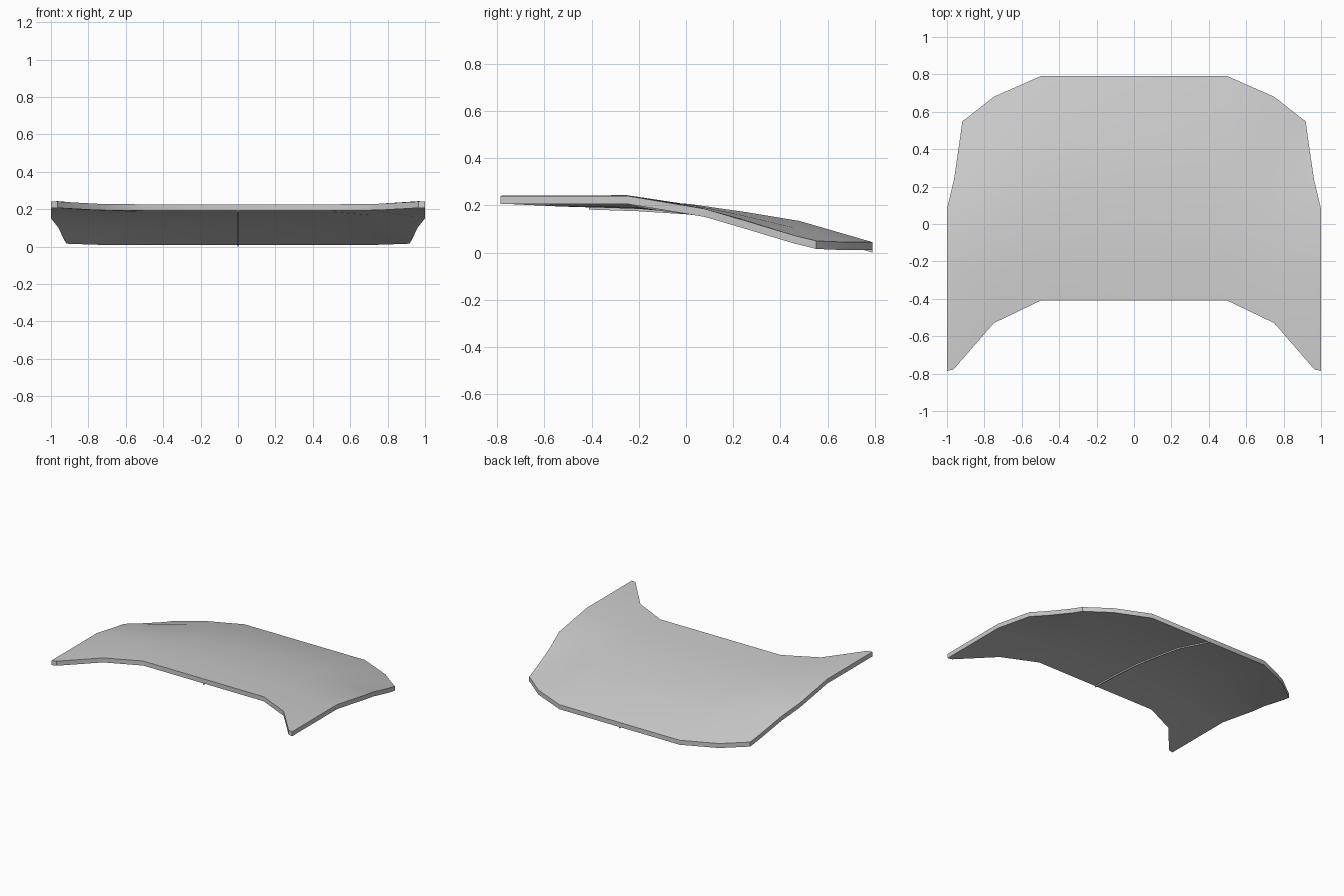
import bpy, bmesh

if "Cube" in bpy.data.objects:
    bpy.data.objects.remove(bpy.data.objects["Cube"])

# Lengthwise section lines (x, y, z) of the right half, front to back
centre = [(0, -.41, .226), (0, -.2, .219), (0, .02, .205), (0, .25, .172), (0, .48, .134), (0, .79, .044)]
shoulder = [(.75, -.53, .229), (.75, -.22, .225), (.75, .04, .199), (.74, .22, .162), (.745, .46, .105), (.75, .68, .044)]
inset = [(.965, -.778, .241), (.965, -.25, .243), (.965, .07, .188), (.93, .235, .143), (.905, .46, .073), (.9, .562, .049)]
edge = [(1, -.785, .24), (1, -.25, .24), (1, .08, .185), (.962, .24, .138), (.93, .46, .072), (.918, .55, .05)]
flat = [(.5, y, z) for _, y, z in centre]
half = [flat, shoulder, inset, edge]
mirrored = [[(-x, y, z) for x, y, z in c] for c in reversed(half)]
THICK = .034


def sheet(name, columns, top, bottom):
    """Closed panel spanning the section lines, between two vertical offsets."""
    bm = bmesh.new()
    layers = [[[bm.verts.new((x, y, z + off)) for x, y, z in c] for c in columns]
              for off in (top, bottom)]
    for g in layers:
        for a, b in zip(g, g[1:]):
            for i in range(len(a) - 1):
                bm.faces.new((a[i], b[i], b[i + 1], a[i + 1]))
    # rim walls
    rings = []
    for g in layers:
        rings.append(g[0] + [c[-1] for c in g[1:]] + g[-1][-2::-1]
                     + [c[0] for c in g[-2:0:-1]])
    t, b = rings
    for i in range(len(t)):
        j = (i + 1) % len(t)
        bm.faces.new((t[i], t[j], b[j], b[i]))
    bmesh.ops.recalc_face_normals(bm, faces=bm.faces)
    mesh = bpy.data.meshes.new(name)
    bm.to_mesh(mesh)
    bm.free()
    obj = bpy.data.objects.new(name, mesh)
    bpy.context.collection.objects.link(obj)
    bpy.ops.object.select_all(action='DESELECT')
    obj.select_set(True)
    bpy.context.view_layer.objects.active = obj
    bpy.ops.object.shade_smooth_by_angle(angle=.52)
    return obj


# Main curved panel
sheet("hood_panel", mirrored + [centre] + half, 0, -THICK)
# Fine seam along the underside centre line
sheet("underside_seam", [[(s * .003, y, z) for _, y, z in centre] for s in (-1, 1)],
      -.03, -.044)
